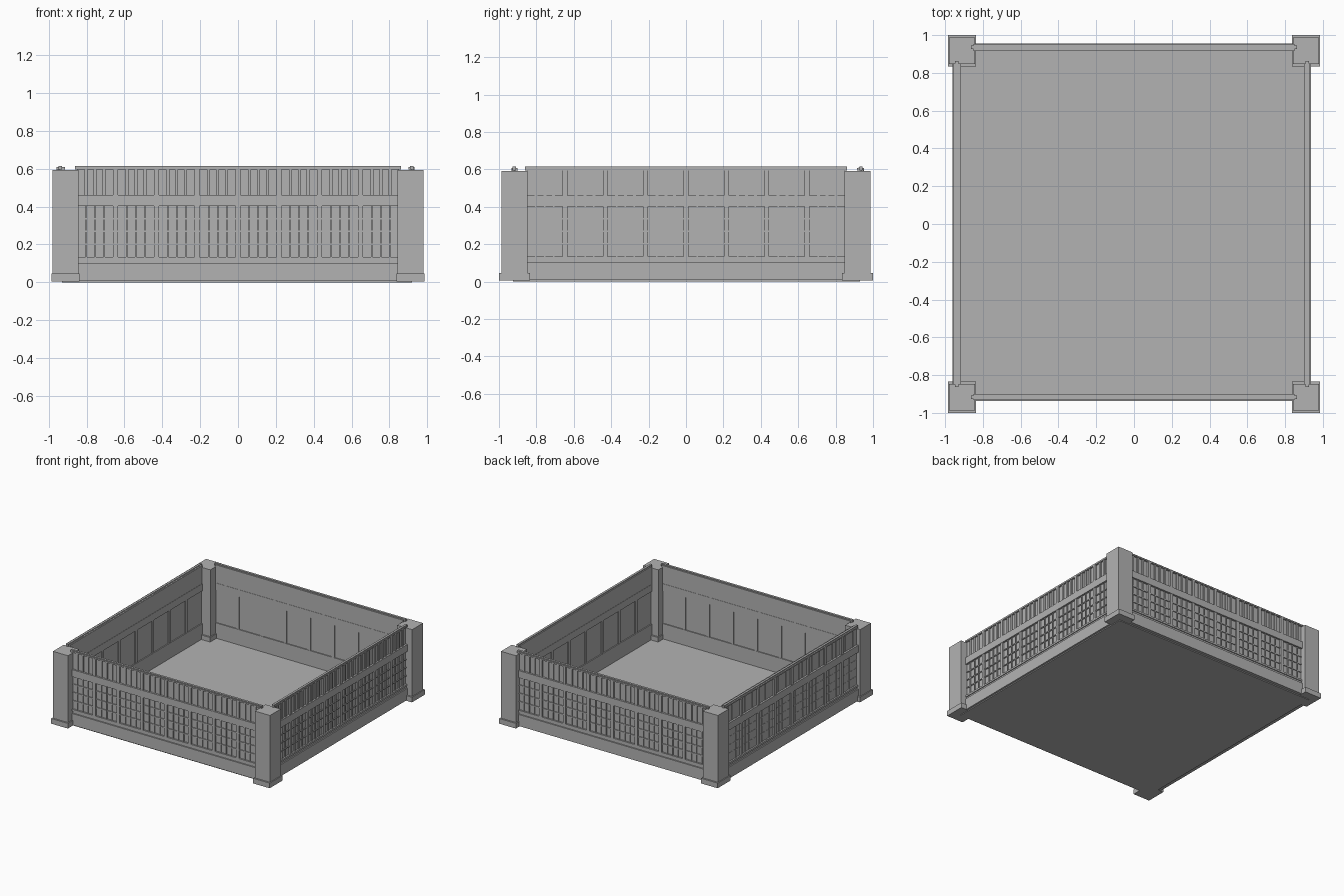
import bpy, bmesh, math
from mathutils import Matrix, Vector

old = bpy.data.objects.get("Cube")
if old:
    bpy.data.objects.remove(old, do_unlink=True)

stone = bpy.data.materials.new("plain grey")
stone.use_nodes = True
GREY = (0.45, 0.45, 0.45, 1)
stone.diffuse_color = GREY
stone.node_tree.nodes["Principled BSDF"].inputs["Base Color"].default_value = GREY


def build(name, boxes, angle=0):
    """One object from (low corner, high corner) boxes, turned about z."""
    bm = bmesh.new()
    for lo, hi in boxes:
        lo, hi = Vector(lo), Vector(hi)
        m = Matrix.Translation((lo + hi) / 2) @ Matrix.Diagonal((*(hi - lo), 1))
        bmesh.ops.create_cube(bm, size=1, matrix=m)
    bm.transform(Matrix.Rotation(angle, 4, "Z"))
    mesh = bpy.data.meshes.new(name)
    bm.to_mesh(mesh)
    bm.free()
    mesh.materials.append(stone)
    ob = bpy.data.objects.new(name, mesh)
    bpy.context.collection.objects.link(ob)
    return ob


# Floor slab
build("floor", [((-0.93, -0.925, 0), (0.92, 0.93, 0.01))])

# Corner pillars with plinths
for sx, side in ((-1, "right"), (1, "left")):
    for sy, end in ((-1, "front"), (1, "back")):
        cx, cy = sx * 0.911, sy * 0.917
        build(f"{end}_{side}_pillar",
              [((cx - 0.068, cy - 0.07, 0.01), (cx + 0.068, cy + 0.07, 0.592))])
        build(f"{end}_{side}_plinth",
              [((cx - 0.075, cy - 0.083, 0.005), (cx + 0.075, cy + 0.083, 0.047))])

BAYS = 8
POST = 0.026
BAR = 0.008


def wall(side, angle, outer, inner, bar_depth):
    """Wall facing -y before turning: outer and inner are distances from the centre."""
    half = 0.85
    sheet = outer - 0.016          # outer surface of the recessed panel
    back = inner + 0.008           # inner surface of the recessed panel
    pitch = (2 * half + POST) / BAYS

    def box(x0, x1, near, far, z0, z1):
        return ((x0, -near, z0), (x1, -far, z1))

    # Solid base, ledge groove, sill, middle band and top
    build(side + "_base", [box(-half, half, outer, inner, 0.008, 0.102)], angle)
    build(side + "_sill", [
        box(-half, half, outer - 0.01, inner, 0.1, 0.122),
        box(-half, half, outer - 0.003, inner, 0.12, 0.135)], angle)
    build(side + "_panel", [box(-half, half, sheet, back, 0.13, 0.61)], angle)
    build(side + "_band", [box(-half, half, outer, inner, 0.402, 0.46)], angle)
    build(side + "_inner_parapet", [box(-half, half, back + 0.002, inner + 0.002, 0.45, 0.606)], angle)
    middle = (outer + inner) / 2
    build(side + "_top_rail", [
        box(-half, half, outer - 0.004, inner, 0.597, 0.608),
        box(-0.862, 0.862, middle + 0.009, middle - 0.009, 0.595, 0.615)], angle)

    posts, bars, slats = [], [], []
    for i in range(BAYS + 1):
        x = -half - POST + i * pitch
        if 0 < i < BAYS:
            posts.append(box(x, x + POST, outer - 0.003, inner + 0.002, 0.13, 0.405))
            posts.append(box(x, x + POST, outer - 0.003, back, 0.455, 0.6))
        if i == BAYS:
            continue
        # Window bars and parapet slats within the bay
        x0, x1 = x + POST, x + pitch
        for k in (1, 2, 3):
            c = x0 + (x1 - x0) * k / 4
            bars.append(box(c - BAR / 2, c + BAR / 2, sheet + bar_depth, back, 0.135, 0.402))
            slats.append(box(c - BAR, c + BAR, sheet + bar_depth, back, 0.46, 0.6))
        for k in (1, 2, 3):
            z = 0.135 + 0.267 * k / 4
            bars.append(box(x0, x1, sheet + bar_depth - 0.001, back, z - BAR / 2, z + BAR / 2))
    build(side + "_posts", posts, angle)
    build(side + "_window_bars", bars, angle)
    build(side + "_slats", slats, angle)


wall("front_wall", 0, 0.936, 0.9, 0.008)
wall("left_wall", math.pi / 2, 0.936, 0.9, 0.008)
wall("back_wall", math.pi, 0.956, 0.915, 0.008)
wall("right_wall", -math.pi / 2, 0.962, 0.915, 0.003)
